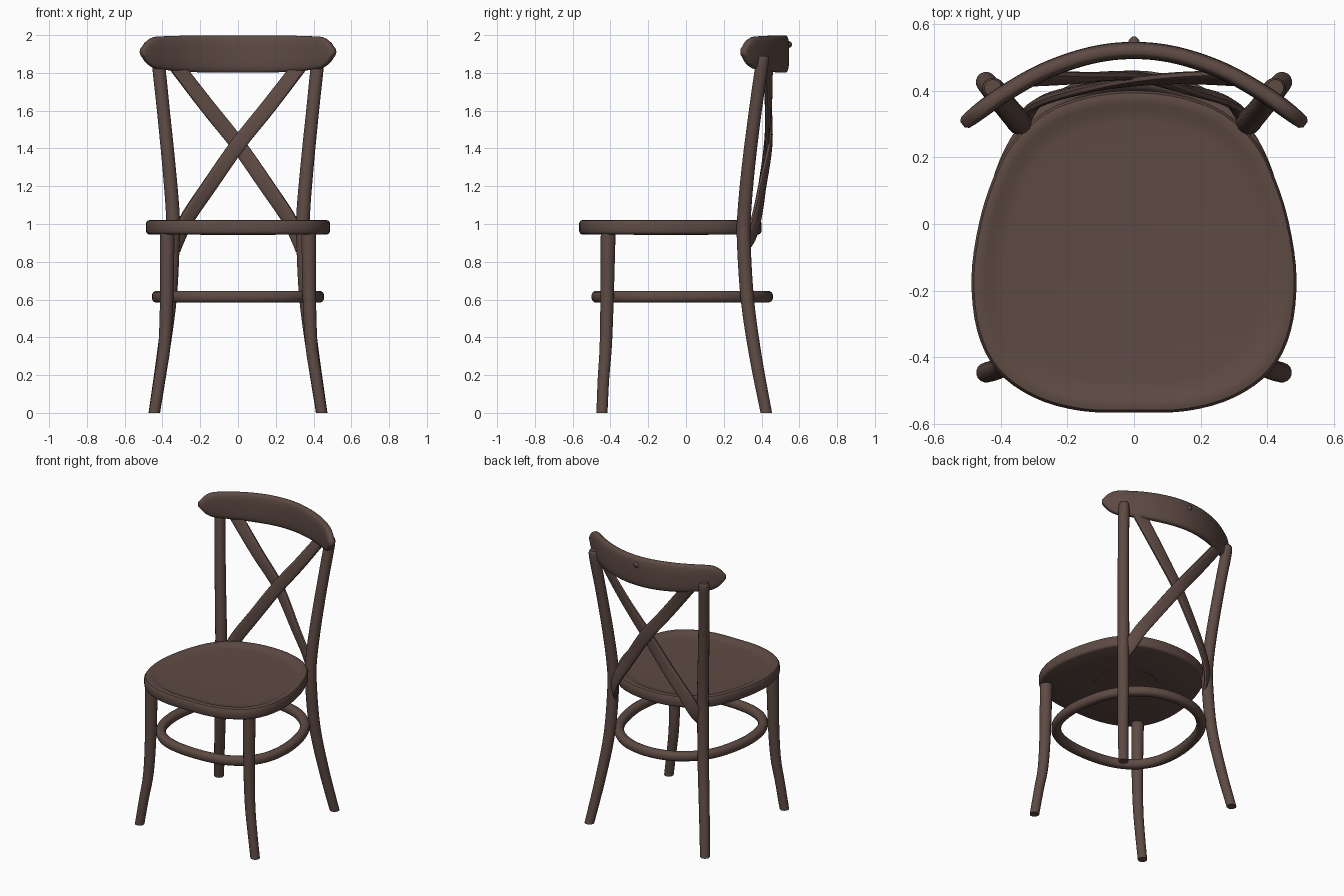
import bpy, bmesh, math
from mathutils import Vector

cube = bpy.data.objects.get("Cube")
if cube:
    bpy.data.objects.remove(cube)

wood = bpy.data.materials.new("dark brown wood")
wood.use_nodes = True
colour = (0.112, 0.069, 0.057, 1)
wood.diffuse_color = colour
bsdf = wood.node_tree.nodes["Principled BSDF"]
bsdf.inputs["Base Color"].default_value = colour
bsdf.inputs["Roughness"].default_value = 0.6
UP = Vector((0, 0, 1))


def smooth_path(points, steps=5, closed=False):
    """Catmull-Rom curve through points of any dimension."""
    p = [Vector(q) for q in points]
    n = len(p)
    out = []
    for i in range(n if closed else n - 1):
        if closed:
            a, b, c, d = (p[(i + k) % n] for k in (-1, 0, 1, 2))
        else:
            a, b, c, d = (p[min(max(i + k, 0), n - 1)] for k in (-1, 0, 1, 2))
        for s in range(steps):
            t = s / steps
            out.append(0.5 * (2 * b + (c - a) * t + (2 * a - 5 * b + 4 * c - d) * t * t
                              + (3 * b - a - 3 * c + d) * t ** 3))
    return out if closed else out + [p[-1]]


def loft(name, rings, closed=False, angle=40):
    """Skin a list of equal rings of points."""
    bm = bmesh.new()
    vs = [[bm.verts.new(v) for v in r] for r in rings]
    n = len(vs[0])
    for i in range(len(vs) if closed else len(vs) - 1):
        a, b = vs[i], vs[(i + 1) % len(vs)]
        for j in range(n):
            k = (j + 1) % n
            bm.faces.new((a[j], a[k], b[k], b[j]))
    if not closed:
        bm.faces.new(vs[0])
        bm.faces.new(vs[-1])
    bmesh.ops.recalc_face_normals(bm, faces=bm.faces)
    mesh = bpy.data.meshes.new(name)
    bm.to_mesh(mesh)
    bm.free()
    mesh.materials.append(wood)
    ob = bpy.data.objects.new(name, mesh)
    bpy.context.collection.objects.link(ob)
    bpy.ops.object.select_all(action='DESELECT')
    ob.select_set(True)
    bpy.context.view_layer.objects.active = ob
    bpy.ops.object.shade_smooth_by_angle(angle=math.radians(angle))
    return ob


def oval(centre, u, v, a, b, power=1.0, n=16):
    """Superellipse ring; a power under 1 squares it off."""
    ring = []
    for i in range(n):
        t = 2 * math.pi * (i + 0.5) / n
        c, s = math.cos(t), math.sin(t)
        ring.append(centre + u * a * math.copysign(abs(c) ** power, c)
                    + v * b * math.copysign(abs(s) ** power, s))
    return ring


def outline(half, steps=4):
    """Closed smooth plan outline from its +x half."""
    return smooth_path(half + [(-x, y) for x, y in half[-2:0:-1]], steps, True)


def leg(name, points):
    """Bent round leg with level ends; points are x, y, z, radius."""
    rings = [oval(q.to_3d(), Vector((1, 0, 0)), Vector((0, 1, 0)), q[3], q[3])
             for q in smooth_path(points)]
    return loft(name, rings)


# Seat with dished top
seat_half = [(0, -0.565), (0.16, -0.56), (0.3, -0.52), (0.41, -0.44), (0.47, -0.32),
             (0.487, -0.16), (0.465, 0), (0.425, 0.13), (0.37, 0.24), (0.27, 0.335),
             (0.14, 0.385), (0, 0.4)]
seat_plan = outline(seat_half)
mid = Vector((0, -0.08))
levels = [(0.4, 0.945), (0.97, 0.945), (0.99, 0.95), (1, 0.96), (1, 1.006), (0.985, 1.018),
          (0.96, 1.021), (0.92, 1.019), (0.88, 1.009), (0.8, 1.006), (0.3, 1.004)]
loft("seat", [[(mid + (p - mid) * s).to_3d() + UP * z for p in seat_plan] for s, z in levels])

# Round plate under the seat
loft("seat_underplate", [oval(Vector((0, -0.08, z)), Vector((1, 0, 0)), Vector((0, 1, 0)),
                              0.2, 0.2, n=32) for z in (0.941, 0.947)])

# Bent hoop tying the legs
hoop_half = [(0, -0.47), (0.18, -0.45), (0.31, -0.385), (0.395, -0.27), (0.425, -0.12),
             (0.415, 0.03), (0.375, 0.18), (0.3, 0.3), (0.17, 0.395), (0, 0.43)]
hoop = outline(hoop_half)
rings = []
for i, p in enumerate(hoop):
    t = (hoop[(i + 1) % len(hoop)] - hoop[i - 1]).normalized()
    rings.append(oval(p.to_3d() + UP * 0.615, Vector((t.y, -t.x, 0)), UP, 0.031, 0.032, 0.85, 12))
loft("leg_hoop", rings, closed=True)

# Legs, back posts and crossed straps, one per side
for side, s in (("left", 1), ("right", -1)):
    front = [(0.443, -0.445, 0, 0.030), (0.415, -0.437, 0.18, 0.031), (0.39, -0.425, 0.35, 0.033),
             (0.378, -0.418, 0.6, 0.036), (0.375, -0.412, 0.955, 0.040)]
    leg("front_leg_" + side, [(s * x, y, z, r) for x, y, z, r in front])
    post = [(0.443, 0.425, 0, 0.031), (0.398, 0.368, 0.3, 0.034), (0.36, 0.325, 0.6, 0.036),
            (0.345, 0.306, 0.9, 0.037), (0.345, 0.308, 1.05, 0.037), (0.365, 0.33, 1.3, 0.036),
            (0.395, 0.367, 1.6, 0.035), (0.42, 0.402, 1.84, 0.035), (0.423, 0.408, 1.89, 0.025)]
    leg("back_post_" + side, [(s * x, y, z, r) for x, y, z, r in post])

    # Strap runs from under one seat side up to the other end of the rail
    lap = 0.008 * s
    strap = [(0.335, 0.3, 0.875), (0.31, 0.345, 0.94), (0.262, 0.375, 1.04), (0.16, 0.402, 1.19),
             (0, 0.435 + lap, 1.42), (-0.16, 0.437, 1.62), (-0.33, 0.435, 1.84)]
    path = smooth_path([(s * x, y, z) for x, y, z in strap])
    rings = []
    for i, p in enumerate(path):
        t = (path[min(i + 1, len(path) - 1)] - path[max(i - 1, 0)]).normalized()
        out = Vector((p.x, p.y + 0.1, 0))
        out = (out - t * out.dot(t)).normalized()
        rings.append(oval(p, t.cross(out), out, 0.041, 0.014, 0.6, 12))
    loft("cross_strap_" + side, rings)

# Curved top rail with rounded ends
rail_half = [(0, 0.52), (0.13, 0.505), (0.27, 0.457), (0.4, 0.383), (0.506, 0.304)]
plan = smooth_path([(-x, y) for x, y in rail_half[:0:-1]] + rail_half, 8)
rings = []
for i, p in enumerate(plan):
    t = (plan[min(i + 1, len(plan) - 1)] - plan[max(i - 1, 0)]).normalized()
    far = abs(p.x) / 0.506
    top = 2.0 - 0.012 * far ** 3
    low = 1.8 + 0.035 * far ** 3
    end = max(0, (far - 0.84) / 0.16)
    round_end = max(0.3, math.sqrt(1 - min(1, end) ** 2))
    rings.append(oval(p.to_3d() + UP * (top + low) / 2, Vector((-t.y, t.x, 0)), UP,
                      0.026 * (0.7 + 0.3 * round_end), (top - low) / 2 * round_end, 0.6, 20))
for first, i, d in ((True, 0, -1), (False, -1, 1)):
    # Small closing ring at each tip
    c = sum(rings[i], Vector()) / len(rings[i])
    tip = [c + (q - c) * 0.5 + Vector((d * 0.008, -0.006, 0)) for q in rings[i]]
    rings.insert(0, tip) if first else rings.append(tip)
loft("top_rail", rings, angle=50)

# Small peg on the back of the rail
loft("rail_peg", [oval(Vector((0, y, 1.95)), Vector((1, 0, 0)), UP, r, r, n=10)
                  for y, r in ((0.535, 0.022), (0.551, 0.016), (0.562, 0.006))])
